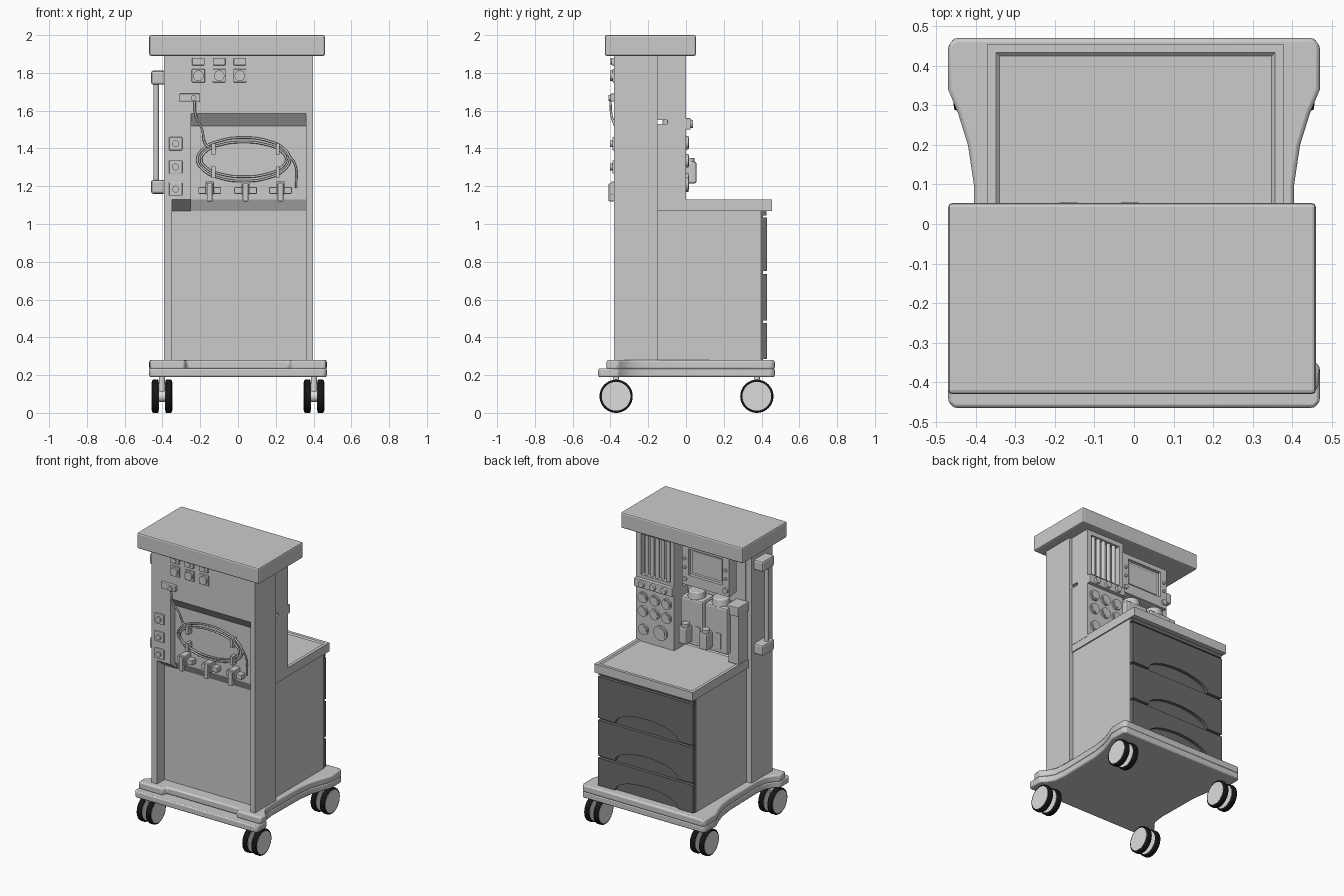
import bpy, bmesh, math
from mathutils import Matrix, Vector

if "Cube" in bpy.data.objects:
    bpy.data.objects.remove(bpy.data.objects["Cube"], do_unlink=True)


def material(name, v):
    m = bpy.data.materials.new(name)
    m.use_nodes = True
    m.diffuse_color = (v, v, v, 1)
    m.node_tree.nodes["Principled BSDF"].inputs["Base Color"].default_value = (v, v, v, 1)
    return m


BODY = material("light grey", 0.6)
DARK = material("drawer grey", 0.15)
TIRE = material("tire black", 0.008)
HUB = material("hub grey", 0.72)


def finish(name, bm, mat, bevel=0, smooth=False):
    bmesh.ops.recalc_face_normals(bm, faces=bm.faces[:])
    me = bpy.data.meshes.new(name)
    bm.to_mesh(me)
    bm.free()
    me.materials.append(mat)
    ob = bpy.data.objects.new(name, me)
    bpy.context.collection.objects.link(ob)
    if bevel:
        mod = ob.modifiers.new("soft_edges", "BEVEL")
        mod.width, mod.segments, mod.limit_method = bevel, 2, "ANGLE"
    if smooth:
        bpy.ops.object.select_all(action="DESELECT")
        ob.select_set(True)
        bpy.context.view_layer.objects.active = ob
        bpy.ops.object.shade_smooth_by_angle(angle=math.radians(35))
    return ob


def box(name, x, y, z, mat=BODY, bevel=0):
    """Box from (min, max) pairs."""
    bm = bmesh.new()
    bmesh.ops.create_cube(bm, size=1)
    for v in bm.verts:
        v.co = [(r[0] + r[1]) / 2 + c * (r[1] - r[0]) for c, r in zip(v.co, (x, y, z))]
    return finish(name, bm, mat, bevel)


def prism(name, pts, axis, a, b, mat=BODY, bevel=0, smooth=False):
    """Extrude a 2D outline along an axis from a to b."""
    place = {"x": lambda p, t: (t, *p), "y": lambda p, t: (p[0], t, p[1]), "z": lambda p, t: (*p, t)}[axis]
    bm = bmesh.new()
    lo = [bm.verts.new(place(p, a)) for p in pts]
    hi = [bm.verts.new(place(p, b)) for p in pts]
    bm.faces.new(lo)
    bm.faces.new(hi)
    for i in range(len(pts)):
        j = (i + 1) % len(pts)
        bm.faces.new((lo[i], lo[j], hi[j], hi[i]))
    return finish(name, bm, mat, bevel, smooth)


def cyl(name, p, q, r, mat=BODY, r2=None, seg=24, bevel=0):
    """Cylinder or cone between two points."""
    p, q = Vector(p), Vector(q)
    bm = bmesh.new()
    rot = (q - p).to_track_quat("Z", "Y").to_matrix().to_4x4()
    bmesh.ops.create_cone(bm, cap_ends=True, segments=seg, radius1=r, radius2=r if r2 is None else r2,
                          depth=(q - p).length, matrix=Matrix.Translation((p + q) / 2) @ rot)
    return finish(name, bm, mat, bevel, True)


def tube(name, pts, r, closed=False):
    cu = bpy.data.curves.new(name, "CURVE")
    cu.dimensions, cu.bevel_depth, cu.bevel_resolution = "3D", r, 2
    sp = cu.splines.new("BEZIER")
    sp.bezier_points.add(len(pts) - 1)
    for bp, p in zip(sp.bezier_points, pts):
        bp.co, bp.handle_left_type, bp.handle_right_type = p, "AUTO", "AUTO"
    sp.use_cyclic_u = closed
    cu.materials.append(BODY)
    bpy.context.collection.objects.link(bpy.data.objects.new(name, cu))


# Base with waisted sides and a lower tray along the front
waist = [(0.455, 0.47), (0.47, 0.45), (0.47, 0.34), (0.445, 0.28), (0.42, 0.2), (0.405, 0.1), (0.40, -0.2),
         (0.41, -0.28), (0.44, -0.33), (0.47, -0.36)]
mirror = lambda half: half + [(-x, y) for x, y in reversed(half)]
prism("base_lower", mirror(waist + [(0.47, -0.45), (0.455, -0.465)]), "z", 0.19, 0.235, bevel=0.008, smooth=True)
prism("base_upper", mirror(waist + [(0.465, -0.42), (0.285, -0.42), (0.27, -0.385)]), "z", 0.23, 0.28,
      bevel=0.01, smooth=True)

# Twin-wheel casters
for sx in (-1, 1):
    for y in (-0.37, 0.375):
        for a, b in ((0.35, 0.385), (0.42, 0.455)):
            cyl("tire", (sx * a, y, 0.088), (sx * b, y, 0.088), 0.088, TIRE, seg=40, bevel=0.006)
            cyl("wheel_hub", (sx * (a - 0.002), y, 0.088), (sx * (b + 0.002), y, 0.088), 0.076, HUB, seg=40)
        cyl("axle", (sx * 0.38, y, 0.088), (sx * 0.425, y, 0.088), 0.03, HUB)
        cyl("caster_stem", (sx * 0.4025, y, 0.08), (sx * 0.4025, y, 0.2), 0.016, HUB)

# Column with recessed front panels between two posts
lower = [(-0.15, 0.28), (-0.30, 0.28), (-0.30, 1.07)]
top = [(-0.38, 1.89), (-0.15, 1.89)]
prism("column_main", lower + [(-0.33, 1.13), (-0.33, 1.52), (-0.38, 1.585)] + top, "x", -0.25, 0.36)
prism("column_side", lower + [(-0.38, 1.13)] + top, "x", -0.35, -0.25)
box("right_post", (-0.393, -0.35), (-0.38, -0.152), (0.28, 1.89))
box("left_post", (0.36, 0.397), (-0.38, -0.152), (0.28, 1.89))
box("top_slab", (-0.47, 0.46), (-0.43, 0.053), (1.89, 2.0), bevel=0.01)

# Cabinet, drawers with arched grips, and dished worktop
box("cabinet", (-0.355, 0.37), (-0.155, 0.395), (0.27, 1.07))
box("drawer_backing", (-0.355, 0.37), (0.395, 0.408), (0.28, 1.065), DARK)
for z0, z1 in ((0.285, 0.475), (0.49, 0.735), (0.75, 1.035)):
    arch = [(0.24 * math.cos(t), z0 + 0.085 * math.sin(t)) for t in (math.pi * i / 16 for i in range(17))]
    prism("drawer_front", [(0.37, z1), (0.37, z0)] + arch + [(-0.355, z0), (-0.355, z1)], "y", 0.405, 0.43, DARK)
box("drawer_top_rail", (-0.355, 0.37), (0.40, 0.425), (1.045, 1.068), DARK)
worktop = box("worktop", (-0.37, 0.378), (-0.152, 0.455), (1.07, 1.13))
bm = bmesh.new()
bm.from_mesh(worktop.data)
face = max(bm.faces, key=lambda f: f.calc_center_median().z)
bmesh.ops.inset_individual(bm, faces=[face], thickness=0.03)
bmesh.ops.inset_individual(bm, faces=[face], thickness=0.012, depth=-0.008)
bm.to_mesh(worktop.data)
bm.free()

# Gauge block with knob ledge
box("gauge_block", (0.09, 0.38), (-0.152, 0), (1.12, 1.53))
box("knob_ledge", (0.09, 0.38), (-0.1, 0.025), (1.50, 1.56), bevel=0.005)
for x in (0.32, 0.235, 0.15):
    cyl("flow_knob", (x, 0.02, 1.53), (x, 0.038, 1.53), 0.024, r2=0.02)
gauges = [(x, z, 0.036) for x in (0.325, 0.235, 0.145) for z in (1.43, 1.335)]
for x, z, r in gauges + [(0.32, 1.21, 0.036), (0.19, 1.22, 0.05)]:
    cyl("gauge_rim", (x, -0.01, z), (x, 0.012, z), r)
    cyl("gauge_face", (x, 0, z), (x, 0.015, z), r * 0.75)

# Flow meter frame and tubes
box("flow_back", (0.09, 0.38), (-0.152, -0.04), (1.55, 1.89))
for x0, x1 in ((0.09, 0.12), (0.345, 0.38)):
    box("flow_frame_side", (x0, x1), (-0.04, 0), (1.55, 1.89))
for z0, z1 in ((1.55, 1.58), (1.86, 1.89)):
    box("flow_frame_rail", (0.12, 0.345), (-0.04, 0), (z0, z1))
for i in range(5):
    x = 0.15 + i * 0.041
    cyl("flow_tube", (x, -0.022, 1.57), (x, -0.022, 1.87), 0.013, seg=12)

# Monitor with bezel, screen recess and controls
box("monitor_mount", (-0.2, -0.04), (-0.16, -0.09), (1.62, 1.82))
box("monitor_body", (-0.30, 0.06), (-0.13, -0.062), (1.58, 1.86), bevel=0.01)
for x in ((-0.30, -0.25), (0.01, 0.06)):
    box("bezel_side", x, (-0.065, -0.04), (1.58, 1.86))
for z in ((1.58, 1.65), (1.83, 1.86)):
    box("bezel_rail", (-0.25, 0.01), (-0.065, -0.04), z)
box("screen", (-0.235, -0.005), (-0.064, -0.055), (1.665, 1.815), bevel=0.004)
for x, z, r in ((0.035, 1.62, 0.015), (-0.275, 1.62, 0.018), (-0.275, 1.7, 0.01), (-0.275, 1.76, 0.01),
                (0.035, 1.7, 0.01), (0.035, 1.76, 0.01)):
    cyl("monitor_button", (x, -0.045, z), (x, -0.028, z), r, seg=16)

# Two vaporizers with dial tops and lower fillers
box("vaporizer_rail", (-0.30, 0.09), (-0.152, -0.11), (1.25, 1.32))
for x0, x1, h in ((-0.12, 0.05, -0.01), (-0.305, -0.135, -0.165)):
    c = (x0 + x1) / 2
    box("vaporizer_body", (x0, x1), (-0.14, -0.01), (1.19, 1.51), bevel=0.012)
    cyl("vaporizer_dial", (c, -0.07, 1.5), (c, -0.07, 1.555), 0.06, r2=0.052, bevel=0.006)
    box("filler_block", (h - 0.03, h + 0.03), (-0.03, 0.055), (1.215, 1.33), bevel=0.01)
    cyl("filler_cap", (h, 0.02, 1.32), (h, 0.02, 1.35), 0.025)
    box("level_window", (h - 0.095, h - 0.055), (-0.02, -0.004), (1.22, 1.33), bevel=0.003)
box("side_housing", (-0.365, -0.285), (-0.155, -0.05), (1.125, 1.51), bevel=0.006)
box("housing_cap", (-0.37, -0.28), (-0.155, -0.04), (1.46, 1.525), bevel=0.005)

# Side grab handle
for z in (1.775, 1.197):
    box("handle_bracket", (-0.46, -0.385), (-0.31, -0.18), (z - 0.037, z + 0.037), bevel=0.012)
cyl("handle_rod", (-0.433, -0.26, 1.2), (-0.433, -0.26, 1.77), 0.015)

# Front sockets
for x in (-0.21, -0.1, 0.01):
    box("small_socket", (x - 0.033, x + 0.033), (-0.395, -0.375), (1.84, 1.88), bevel=0.004)
    cyl("socket_pin", (x, -0.4, 1.86), (x, -0.39, 1.86), 0.016, seg=12)
for x, z in ((-0.21, 1.785), (-0.1, 1.785), (0.01, 1.785), (-0.33, 1.425), (-0.33, 1.302), (-0.33, 1.185)):
    box("socket_plate", (x - 0.035, x + 0.035), (-0.39, -0.375), (z - 0.035, z + 0.035), bevel=0.004)
    cyl("socket_ring", (x, -0.385, z), (x, -0.402, z), 0.028 if x > -0.3 else 0.018)
box("cord_connector", (-0.31, -0.2), (-0.4, -0.375), (1.648, 1.69), bevel=0.005)
cyl("connector_plug", (-0.235, -0.395, 1.667), (-0.235, -0.41, 1.667), 0.015, seg=12)

# Coiled cord and its holders
for rx, rz, y in ((0.245, 0.115, -0.345), (0.225, 0.092, -0.355)):
    tube("cord_coil", [(0.03 + rx * math.cos(t), y, 1.342 + rz * math.sin(t))
                       for t in (math.tau * i / 12 for i in range(12))], 0.006, True)
tube("cord_upper", [(-0.23, -0.4, 1.65), (-0.225, -0.395, 1.58), (-0.19, -0.37, 1.5), (-0.17, -0.35, 1.42),
                    (-0.12, -0.345, 1.39)], 0.006)
tube("cord_tail", [(0.24, -0.345, 1.39), (0.3, -0.345, 1.32), (0.308, -0.345, 1.19)], 0.005)
for x in (-0.13, 0.21):
    for z in (1.395, 1.275):
        box("cord_hook", (x - 0.01, x + 0.01), (-0.372, -0.325), (z - 0.03, z + 0.03))

# Cylinder yokes along the bottom of the recess
for x in (-0.15, 0.04, 0.225):
    box("yoke_bar", (x - 0.06, x + 0.06), (-0.37, -0.325), (1.16, 1.195), bevel=0.004)
    box("yoke_body", (x - 0.022, x + 0.022), (-0.395, -0.325), (1.155, 1.225), bevel=0.005)
    box("yoke_lever", (x - 0.015, x + 0.015), (-0.41, -0.38), (1.12, 1.215), bevel=0.005)
